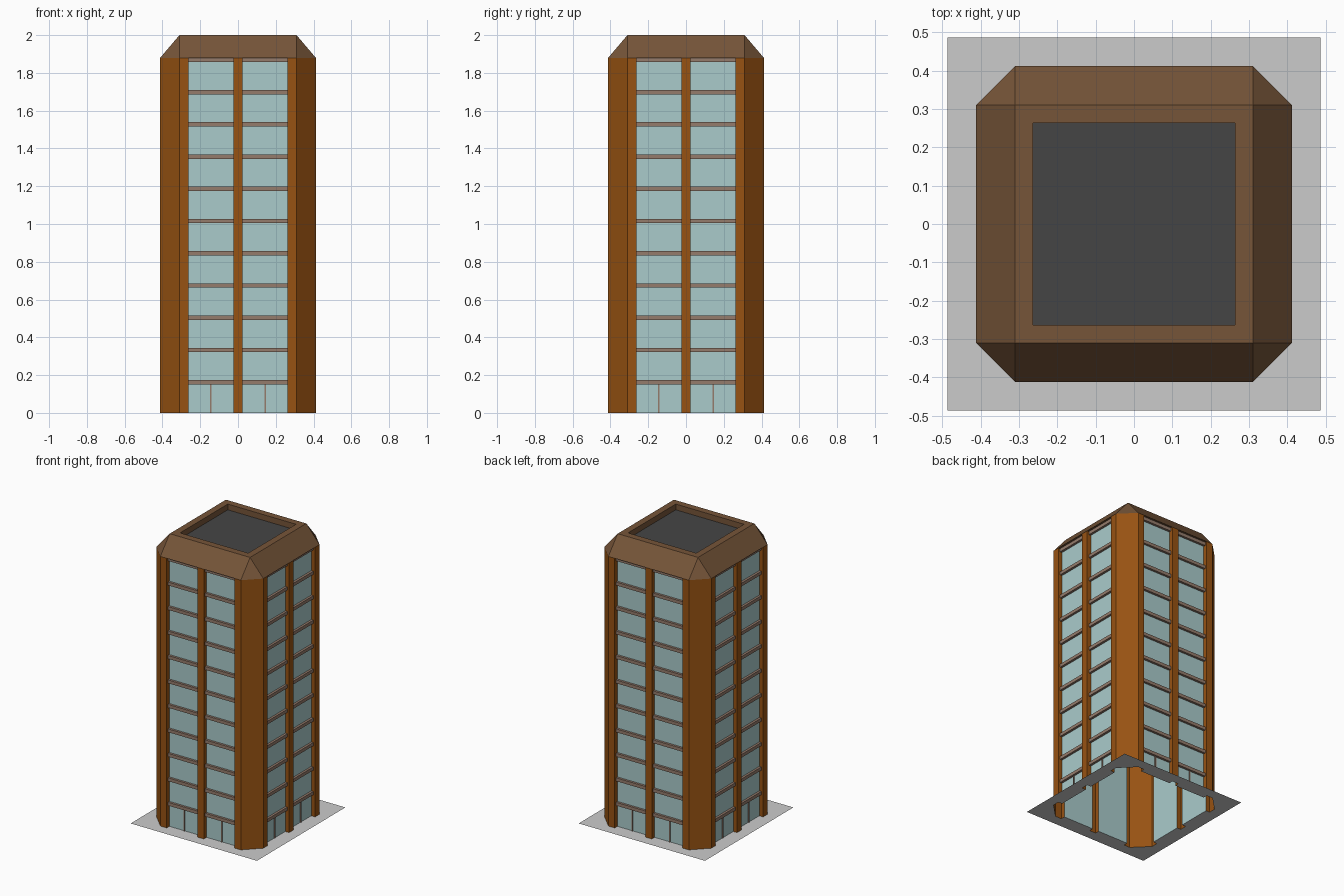
import bpy, bmesh
from mathutils import Matrix, Vector
from math import pi

if "Cube" in bpy.data.objects:
    bpy.data.objects.remove(bpy.data.objects["Cube"])

W, C = 0.412, 0.31            # outer half width, start of corner chamfer
P, M = 0.262, 0.025           # window opening edge, half width of middle pillar
G, L = 0.382, 0.398           # glass plane, ledge front
EAVE, TOP = 1.88, 2.0
RIM, DECK = 0.263, 1.96       # roof opening, recessed roof deck


def material(name, rgb):
    m = bpy.data.materials.new(name)
    m.diffuse_color = (*rgb, 1)
    m.use_nodes = True
    m.node_tree.nodes["Principled BSDF"].inputs["Base Color"].default_value = m.diffuse_color
    return m


def finish(name, bm, mat):
    bmesh.ops.remove_doubles(bm, verts=bm.verts, dist=1e-5)
    me = bpy.data.meshes.new(name)
    bm.to_mesh(me)
    bm.free()
    me.materials.append(mat)
    ob = bpy.data.objects.new(name, me)
    bpy.context.collection.objects.link(ob)
    return ob


def four_sides(name, faces, mat):
    """Repeat faces drawn for the front on all four sides."""
    bm = bmesh.new()
    for k in range(4):
        rot = Matrix.Rotation(k * pi / 2, 4, 'Z')
        for f in faces:
            bm.faces.new([bm.verts.new(rot @ Vector(p)) for p in f])
    return finish(name, bm, mat)


def upright(a, b, z0, z1):
    return [(*a, z0), (*b, z0), (*b, z1), (*a, z1)]


def flat(x0, x1, y0, y1, z, up=True):
    f = [(x0, y0, z), (x1, y0, z), (x1, y1, z), (x0, y1, z)]
    return f if up else f[::-1]


orange = material("orange_brown", (0.31, 0.085, 0.006))
brown = material("roof_brown", (0.18, 0.09, 0.04))
glass_mat = material("pale_glass", (0.40, 0.60, 0.60))
ledge_mat = material("ledge_brown", (0.30, 0.20, 0.15))
deck_mat = material("dark_deck", (0.06, 0.06, 0.06))
grey = material("paving_grey", (0.6, 0.6, 0.6))

# Footprint of the front side, left to right, then the corner chamfer
plan = [(-C, -W), (-P, -W), (-P, -G), (-M, -G), (-M, -W),
        (M, -W), (M, -G), (P, -G), (P, -W), (C, -W), (W, -C)]
segments = list(zip(plan, plan[1:]))
bays = [(-P, -M), (M, P)]

# Pillars and chamfered corners
four_sides("pillars", [upright(a, b, 0, EAVE) for a, b in segments
                       if not (a[1] == b[1] == -G)], orange)

# Glass panes
four_sides("glass", [upright((a, -G), (b, -G), 0, EAVE) for a, b in bays], glass_mat)

# Floor ledges
ledges = []
for i in range(11):
    z = 0.151 + i * 0.1706
    z1 = min(z + 0.023, EAVE)
    for a, b in bays:
        ledges += [upright((a, -L), (b, -L), z, z1),
                   flat(a, b, -L, -G, z1), flat(a, b, -L, -G, z, False)]
four_sides("floor_ledges", ledges, ledge_mat)

# Door mullions on the ground floor
mullions = []
for a, b in bays:
    c, h, y = (a + b) / 2, 0.004, -G - 0.006
    mullions += [upright((c - h, y), (c + h, y), 0, 0.151),
                 upright((c - h, -G), (c - h, y), 0, 0.151),
                 upright((c + h, y), (c + h, -G), 0, 0.151)]
four_sides("door_mullions", mullions, ledge_mat)

# Sloped roof crown with rim, inner parapet and soffits
crown = [[(-C, -W, EAVE), (C, -W, EAVE), (C, -C, TOP), (-C, -C, TOP)],
         [(C, -W, EAVE), (W, -C, EAVE), (C, -C, TOP)],
         [(-C, -C, TOP), (C, -C, TOP), (RIM, -RIM, TOP), (-RIM, -RIM, TOP)],
         upright((RIM, -RIM), (-RIM, -RIM), DECK, TOP)]
crown += [flat(a, b, -W, -G, EAVE, False) for a, b in bays]
four_sides("roof_crown", crown, brown)

# Roof deck
bm = bmesh.new()
bm.faces.new([bm.verts.new(p) for p in flat(-RIM, RIM, -RIM, RIM, DECK)])
finish("roof_deck", bm, deck_mat)

# Paving around the footprint, open under the building
bm = bmesh.new()
S = 0.487
outline = []
for k in range(4):
    rot = Matrix.Rotation(k * pi / 2, 4, 'Z')
    outline += [rot @ Vector((*p, 0)) for p in plan[:-1]]
square = [Vector(p) for p in flat(-S, S, -S, S, 0)]
for loop in (outline, square):
    vs = [bm.verts.new(p) for p in loop]
    for a, b in zip(vs, vs[1:] + vs[:1]):
        bm.edges.new((a, b))
bmesh.ops.triangle_fill(bm, use_beauty=True, edges=bm.edges[:], normal=(0, 0, 1))
for f in bm.faces:
    f.normal_update()
    if f.normal.z < 0:
        f.normal_flip()
finish("paving", bm, grey)
